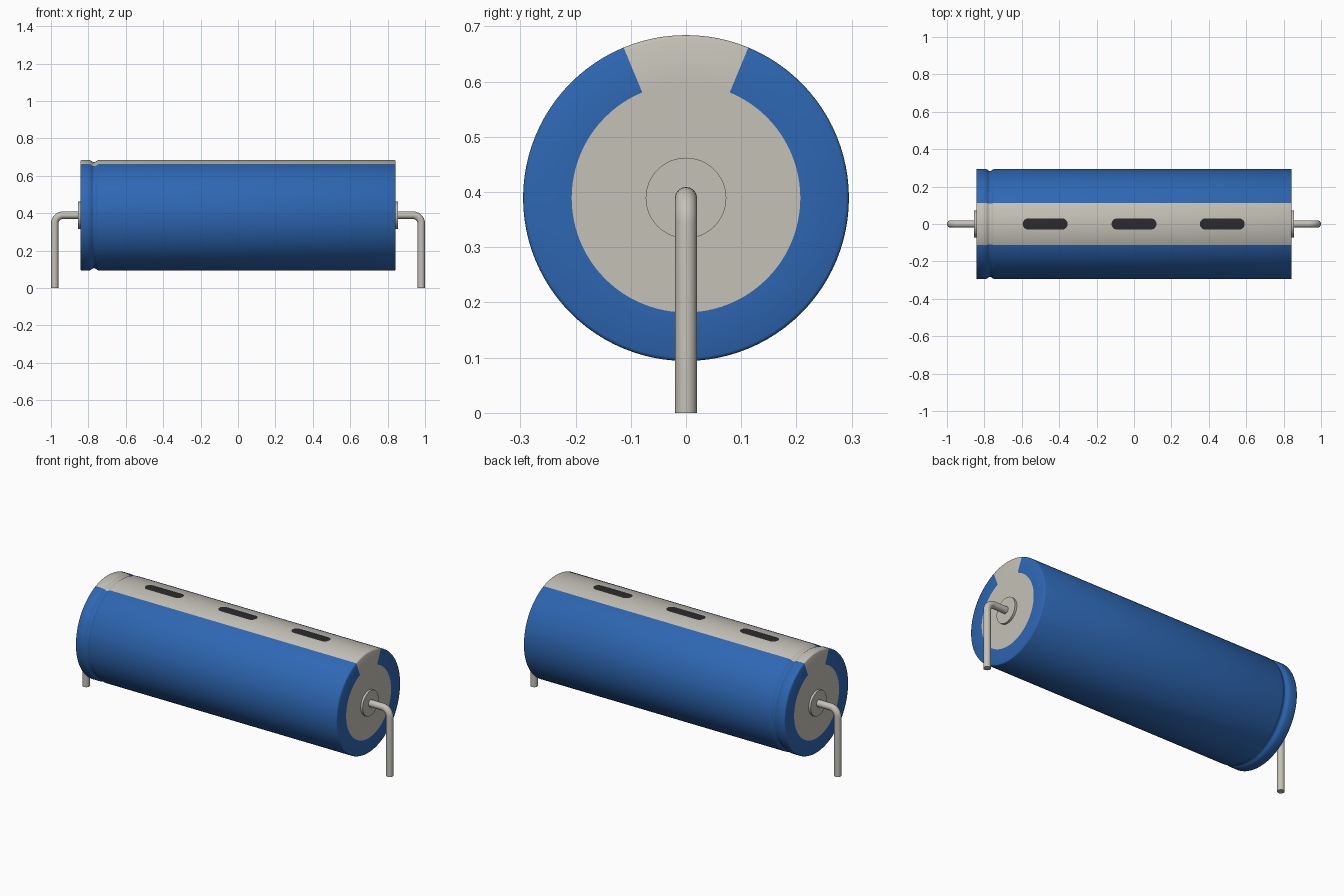
import bpy, bmesh
from math import sin, cos, pi, radians, atan2, sqrt

cube = bpy.data.objects.get("Cube")
if cube:
    bpy.data.objects.remove(cube)

AXIS_Z = 0.389
RADIUS = 0.295
HALF = 0.843
CAP_R = 0.207
SEGS = 96
STRIPE = radians(22.5)


def material(name, rgb):
    m = bpy.data.materials.new(name)
    m.use_nodes = True
    m.diffuse_color = (*rgb, 1)
    bsdf = next(n for n in m.node_tree.nodes if n.type == 'BSDF_PRINCIPLED')
    bsdf.inputs["Base Color"].default_value = (*rgb, 1)
    return m


BLUE = material("sleeve blue", (0.027, 0.135, 0.45))
GREY = material("warm metal grey", (0.55, 0.535, 0.47))
DARK = material("dark mark", (0.024, 0.024, 0.024))


def finish(name, bm, mats):
    bmesh.ops.recalc_face_normals(bm, faces=bm.faces[:])
    me = bpy.data.meshes.new(name)
    bm.to_mesh(me)
    bm.free()
    ob = bpy.data.objects.new(name, me)
    bpy.context.collection.objects.link(ob)
    for m in mats:
        me.materials.append(m)
    smooth(ob)
    return ob


def smooth(ob):
    bpy.ops.object.select_all(action='DESELECT')
    ob.select_set(True)
    bpy.context.view_layer.objects.active = ob
    bpy.ops.object.shade_smooth_by_angle(angle=radians(40))


def lathe(profile, segs):
    """Revolve (x, radius) points about the long axis and close both ends."""
    bm = bmesh.new()
    rings = [[bm.verts.new((x, r * sin(2 * pi * i / segs), AXIS_Z + r * cos(2 * pi * i / segs)))
              for i in range(segs)] for x, r in profile]
    for a, b in zip(rings, rings[1:]):
        for i in range(segs):
            j = (i + 1) % segs
            bm.faces.new((a[i], a[j], b[j], b[i]))
    bm.faces.new(rings[0])
    bm.faces.new(rings[-1])
    return bm


# Sleeved can: rounded rims, crimp groove near the right end
rim = [(HALF, CAP_R), (HALF, RADIUS - 0.006), (HALF - 0.002, RADIUS - 0.002), (HALF - 0.006, RADIUS)]
groove = [(-0.77 + 0.025 * t / 4, RADIUS - 0.006 * (1 + cos(pi * t / 4))) for t in range(-4, 5)]
body = lathe([(-x, r) for x, r in rim] + groove + rim[::-1], SEGS)
for f in body.faces:
    c = f.calc_center_median()
    on_stripe = abs(atan2(c.y, c.z - AXIS_Z)) < STRIPE
    f.material_index = 1 if on_stripe or len(f.verts) > 4 else 0
finish("can_body", body, [BLUE, GREY])

# Rounded marks that follow the curve of the stripe
MARK_HALF, MARK_W = 0.12, 0.03
for n, cx in enumerate((-0.475, 0, 0.472)):
    bm = bmesh.new()
    rows = []
    for i in range(-6, 7):
        y = MARK_W * sin(pi / 2 * i / 6)
        reach = MARK_HALF - MARK_W + sqrt(max(MARK_W ** 2 - y * y, 0))
        ang = y / RADIUS
        r = RADIUS + 0.0015
        rows.append([bm.verts.new((cx + s * reach, r * sin(ang), AXIS_Z + r * cos(ang)))
                     for s in (-1, 1)])
    for a, b in zip(rows, rows[1:]):
        bm.faces.new((a[0], a[1], b[1], b[0]))
    finish(f"stripe_mark_{n + 1}", bm, [DARK])

# End collars and bent wire leads
LEAD_R, LEAD_X, BEND = 0.02, 0.98, 0.045
for side, s in (("left", 1), ("right", -1)):
    finish(f"{side}_collar", lathe([(s * (HALF - 0.01), 0.073), (s * 0.856, 0.073)], 48), [GREY])

    path = [(0.84, AXIS_Z)]
    for k in range(11):
        a = pi / 2 * k / 10
        path.append((LEAD_X - BEND + BEND * sin(a), AXIS_Z - BEND + BEND * cos(a)))
    path.append((LEAD_X, 0))
    cu = bpy.data.curves.new(f"{side}_lead", 'CURVE')
    cu.dimensions = '3D'
    cu.bevel_depth = LEAD_R
    cu.bevel_resolution = 6
    cu.use_fill_caps = True
    sp = cu.splines.new('POLY')
    sp.points.add(len(path) - 1)
    for p, (x, z) in zip(sp.points, path):
        p.co = (s * x, 0, z, 1)
    cu.materials.append(GREY)
    ob = bpy.data.objects.new(f"{side}_lead", cu)
    bpy.context.collection.objects.link(ob)
    bpy.ops.object.select_all(action='DESELECT')
    ob.select_set(True)
    bpy.context.view_layer.objects.active = ob
    bpy.ops.object.convert(target='MESH')
    smooth(bpy.context.view_layer.objects.active)
